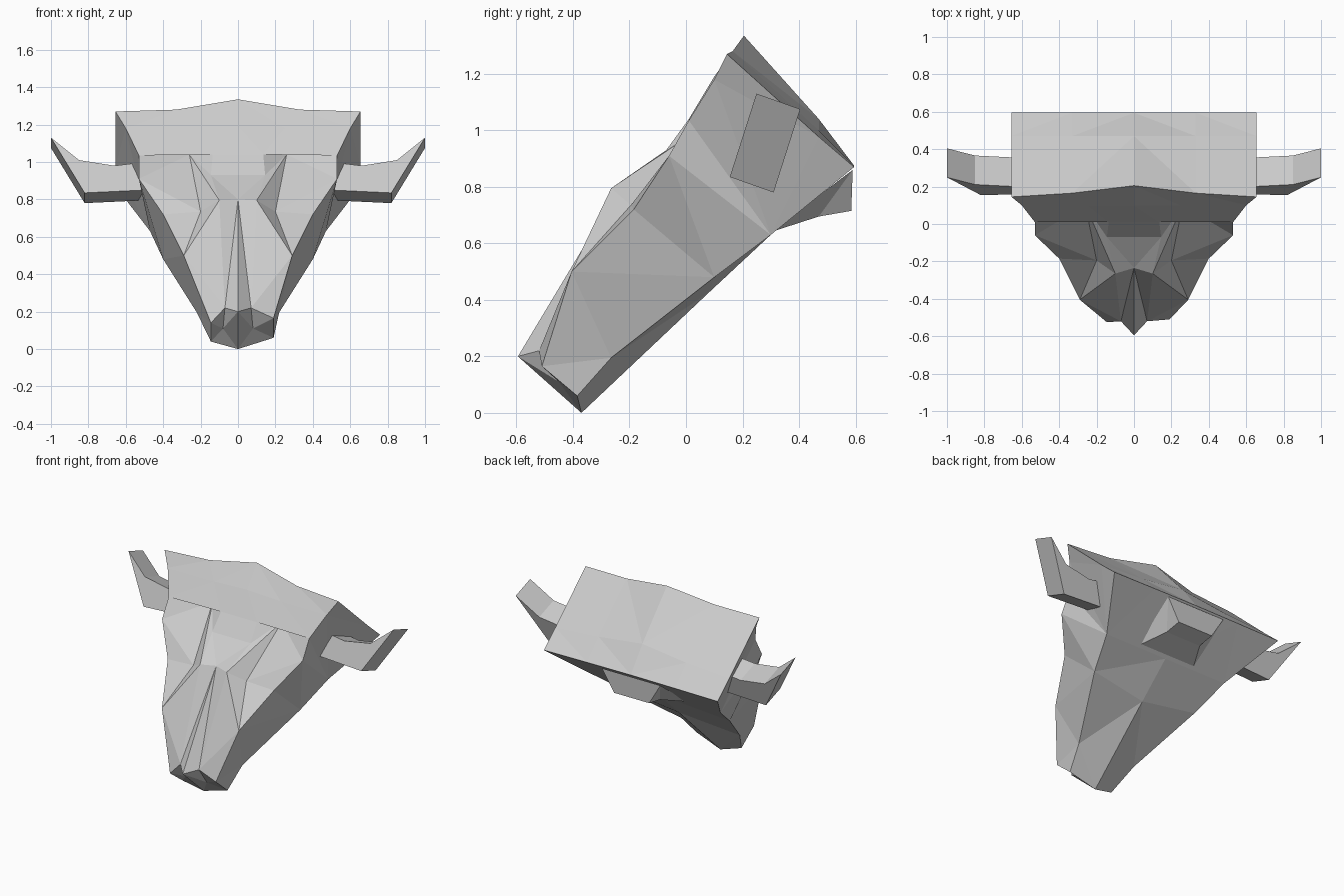
import bpy
import bmesh
from mathutils import Vector

cube = bpy.data.objects.get("Cube")
if cube:
    bpy.data.objects.remove(cube, do_unlink=True)

bone = bpy.data.materials.new("bone_grey")
bone.use_nodes = True
bone.diffuse_color = (0.6, 0.6, 0.6, 1)
bone.node_tree.nodes["Principled BSDF"].inputs["Base Color"].default_value = (0.6, 0.6, 0.6, 1)


def finish(bm, name):
    """Turn a bmesh into a flat shaded object."""
    bmesh.ops.remove_doubles(bm, verts=bm.verts[:], dist=0.0001)
    bmesh.ops.triangulate(bm, faces=[f for f in bm.faces if len(f.verts) > 3])
    bmesh.ops.recalc_face_normals(bm, faces=bm.faces[:])
    mesh = bpy.data.meshes.new(name)
    bm.to_mesh(mesh)
    bm.free()
    mesh.materials.append(bone)
    obj = bpy.data.objects.new(name, mesh)
    bpy.context.collection.objects.link(obj)
    return obj


def extrude(name, outline, offset):
    """Prism from an outline, pushed along an offset vector."""
    bm = bmesh.new()
    face = bm.faces.new([bm.verts.new(p) for p in outline])
    result = bmesh.ops.extrude_face_region(bm, geom=[face], use_keep_orig=True)
    moved = [v for v in result["geom"] if isinstance(v, bmesh.types.BMVert)]
    bmesh.ops.translate(bm, verts=moved, vec=offset)
    return finish(bm, name)


# Landmarks of the skull, left half
landmarks = {
    # crown and forehead
    "crest_mid": (0, .205, 1.335), "crest_in": (.33, .165, 1.28), "crest_out": (.655, .145, 1.27),
    "front_mid": (0, .10, 1.19), "front_in": (.25, .10, 1.18), "front_out": (.60, .10, 1.18),
    "brow_mid": (0, .01, 1.04), "brow_in": (.135, .01, 1.04), "brow_out": (.53, .01, 1.035),
    # nose bridge, eye socket and cheek
    "bridge_mid": (0, -.07, .93), "bridge_in": (.145, -.07, .93),
    "root_mid": (0, -.235, .80), "root_in": (.10, -.265, .795),
    "socket_deep": (.26, .10, 1.04), "socket_low": (.20, -.195, .735),
    "socket_out": (.53, -.06, .91), "cheek": (.40, -.185, .72), "jowl": (.29, -.405, .50),
    # nose
    "nose_mid": (0, -.595, .20), "nose_in": (.07, -.52, .22), "nose_out": (.19, -.51, .165),
    "nose_low": (.19, -.385, .06), "nose_base": (0, -.37, 0), "nostril": (.08, -.45, .11),
    # back plate
    "plate_mid": (0, .47, 1.04), "plate_in": (.33, .47, 1.0), "plate_out": (.655, .47, .977),
    "back_mid": (0, .595, .875), "back_in": (.33, .595, .873), "back_out": (.655, .595, .87),
    # lower edge of the sides and underside
    "rim_back": (.47, .30, .63), "rim_middle": (.40, .10, .48), "rim_front": (.22, -.265, .195),
    "keel_back": (0, .30, .63), "keel_middle": (0, .08, .425),
}
# The right nose corner is a little narrower
right_side = {"nose_out": (.145, -.525, .14), "nose_low": (.145, -.39, .04)}

# Patches between landmarks, region by region
forehead = [
    ("crest_mid", "crest_in", "front_in", "front_mid"),
    ("crest_in", "crest_out", "front_out", "front_in"),
    ("front_mid", "front_in", "brow_in", "brow_mid"),
    ("front_in", "front_out", "brow_out", "brow_in"),
]
eye_socket = [
    ("brow_in", "socket_deep", "brow_out"),
    ("brow_in", "bridge_in", "socket_deep"),
    ("bridge_in", "root_in", "socket_deep"),
    ("root_in", "socket_low", "socket_deep"),
    ("socket_deep", "socket_low", "socket_out", "brow_out"),
    ("socket_low", "cheek", "socket_out"),
]
snout = [
    ("brow_mid", "brow_in", "bridge_in", "bridge_mid"),
    ("bridge_mid", "bridge_in", "root_in", "root_mid"),
    ("root_mid", "root_in", "nose_in", "nose_mid"),
    ("root_in", "socket_low", "jowl"),
    ("socket_low", "cheek", "jowl"),
    ("root_in", "jowl", "nose_in"),
    ("jowl", "nose_out", "nose_in"),
]
back_plate = [
    ("crest_mid", "crest_in", "plate_in", "plate_mid"),
    ("crest_in", "crest_out", "plate_out", "plate_in"),
    ("plate_mid", "plate_in", "back_in", "back_mid"),
    ("plate_in", "plate_out", "back_out", "back_in"),
]
flank = [
    ("crest_out", "plate_out", "back_out", "rim_back", "front_out"),
    ("front_out", "rim_back", "brow_out"),
    ("brow_out", "rim_back", "rim_middle", "socket_out"),
    ("socket_out", "rim_middle", "cheek"),
    ("cheek", "rim_middle", "rim_front", "jowl"),
    ("jowl", "rim_front", "nose_low", "nose_out"),
]
underside = [
    ("back_mid", "back_in", "rim_back", "keel_back"),
    ("back_in", "back_out", "rim_back"),
    ("keel_back", "rim_back", "rim_middle", "keel_middle"),
    ("rim_middle", "rim_front", "keel_middle"),
    ("rim_front", "nose_low", "nose_base", "keel_middle"),
]
# The nose end is a fan sunk in at the nostril
nose_ring = ["nose_mid", "nose_in", "nose_out", "nose_low", "nose_base"]
nose_end = [(a, b, "nostril") for a, b in zip(nose_ring, nose_ring[1:] + nose_ring[:1])]

# Skull: every patch is built on both sides and welded on the middle line
bm = bmesh.new()
for side in (1, -1):
    verts = {}
    for key, point in landmarks.items():
        if side < 0:
            point = right_side.get(key, point)
        verts[key] = bm.verts.new((point[0] * side, point[1], point[2]))
    for region in (forehead, eye_socket, snout, nose_end, back_plate, flank, underside):
        for patch in region:
            bm.faces.new([verts[key] for key in patch])
finish(bm, "skull")

# Horns: bent flat slabs leaning back, one on each side
horn_profile = [(.50, .85), (.82, .835), (1, 1.13), (.85, 1.01), (.66, .98), (.50, 1.0)]
for side, name in ((1, "left_horn"), (-1, "right_horn")):
    outline = [(x * side, .155 + (z - .835) * .32, z) for x, z in horn_profile]
    extrude(name, outline, Vector((0, .155, -.055)))

# Knob under the back of the skull, narrower at its lower edge
knob_profile = [(.30, .64), (.47, .695), (.585, .715), (.59, .86)]
knob = extrude("neck_knob", [(-.22, y, z) for y, z in knob_profile], Vector((.44, 0, 0)))
for v in knob.data.vertices:
    if .68 < v.co.z < .75:
        v.co.x *= .6
